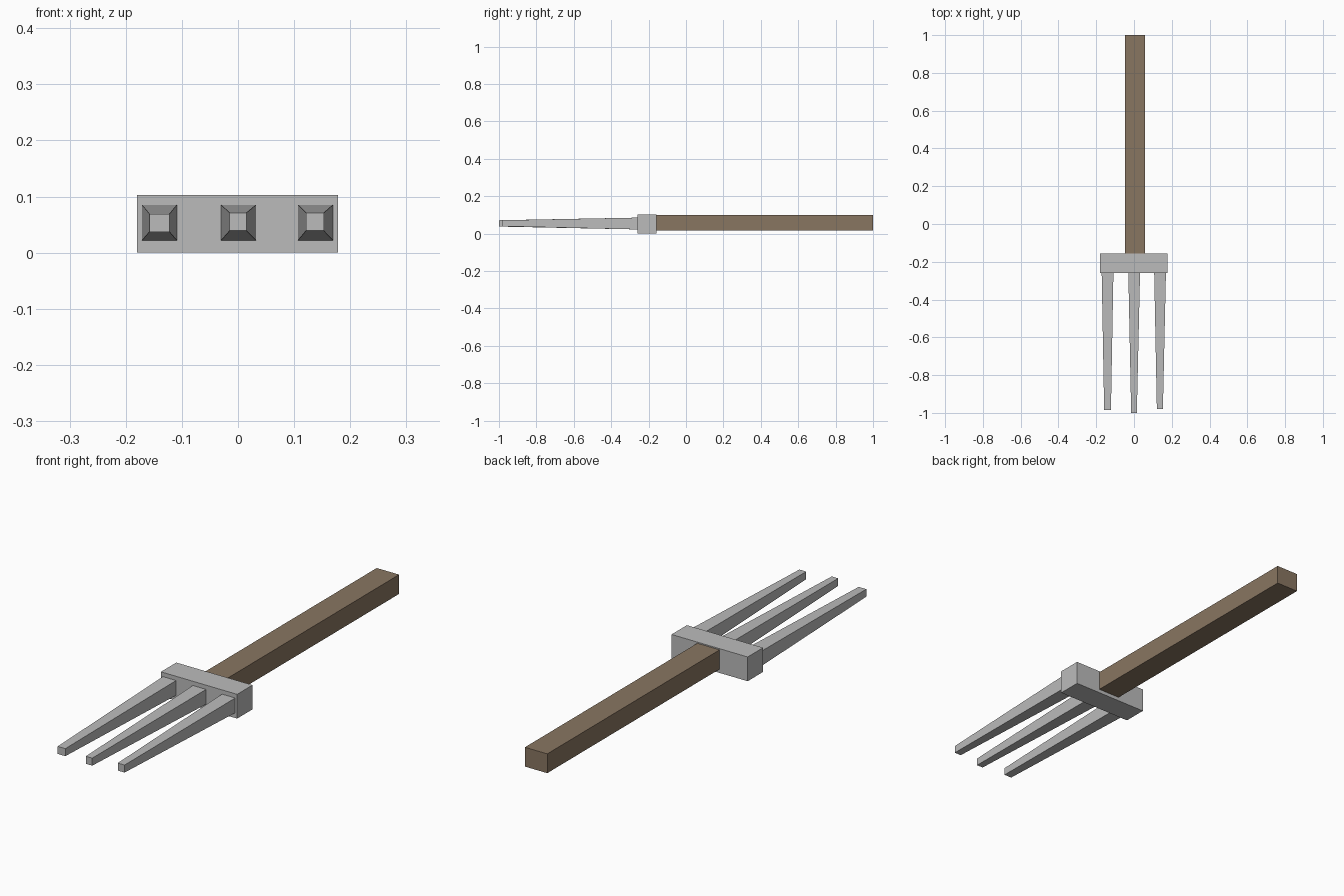
import bpy
import bmesh

cube = bpy.data.objects.get("Cube")
if cube:
    bpy.data.objects.remove(cube, do_unlink=True)


def material(name, colour):
    mat = bpy.data.materials.new(name)
    mat.use_nodes = True
    mat.diffuse_color = colour
    mat.node_tree.nodes["Principled BSDF"].inputs["Base Color"].default_value = colour
    return mat


def tapered_bar(name, mat, back, front):
    """Four-sided bar along y; each end is (y, x min, x max, z min, z max)."""
    bm = bmesh.new()
    rings = []
    for y, x0, x1, z0, z1 in (back, front):
        corners = ((x0, z0), (x1, z0), (x1, z1), (x0, z1))
        rings.append([bm.verts.new((x, y, z)) for x, z in corners])
    for ring in rings:
        bm.faces.new(ring)
    for i in range(4):
        j = (i + 1) % 4
        bm.faces.new((rings[0][i], rings[0][j], rings[1][j], rings[1][i]))
    bmesh.ops.recalc_face_normals(bm, faces=bm.faces)
    mesh = bpy.data.meshes.new(name)
    bm.to_mesh(mesh)
    bm.free()
    mesh.materials.append(mat)
    obj = bpy.data.objects.new(name, mesh)
    bpy.context.collection.objects.link(obj)
    return obj


steel = material("grey steel", (0.5, 0.5, 0.5, 1))
wood = material("brown wood", (0.25, 0.18, 0.12, 1))

# Handle and crossbar
tapered_bar("handle", wood, (1.0, -0.048, 0.057, 0.016, 0.098),
            (-0.157, -0.048, 0.057, 0.016, 0.098))
tapered_bar("crossbar", steel, (-0.157, -0.18, 0.178, 0, 0.103),
            (-0.26, -0.18, 0.178, 0, 0.103))

# Tines: base centre, tip centre, tip y, tip half width, tip height
tines = {
    "right_tine": (-0.14, -0.14, -0.985, 0.018, 0.053),
    "middle_tine": (0.001, 0.0, -1.0, 0.015, 0.055),
    "left_tine": (0.138, 0.137, -0.98, 0.016, 0.055),
}
for name, (base_x, tip_x, tip_y, half, tip_z) in tines.items():
    tapered_bar(name, steel,
                (-0.26, base_x - 0.031, base_x + 0.031, 0.022, 0.085),
                (tip_y, tip_x - half, tip_x + half, tip_z - 0.016, tip_z + 0.016))
